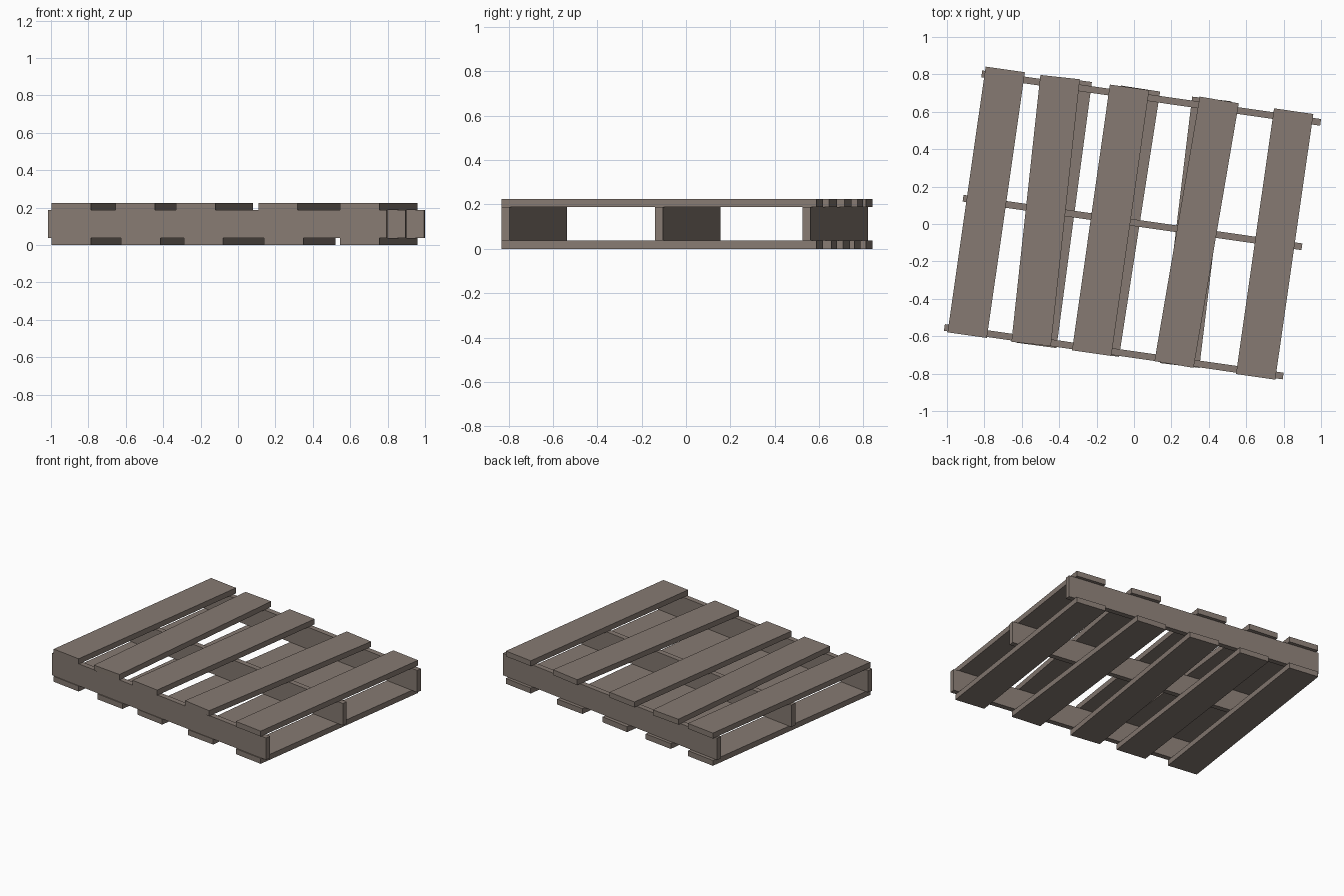
import bpy
from math import radians

if "Cube" in bpy.data.objects:
    bpy.data.objects.remove(bpy.data.objects["Cube"])

wood = bpy.data.materials.new("weathered_wood")
wood.diffuse_color = (0.24, 0.195, 0.168, 1)
wood.use_nodes = True
wood.node_tree.nodes["Principled BSDF"].inputs["Base Color"].default_value = wood.diffuse_color

SLAT_L, SLAT_W, SLAT_T = 1.435, 0.212, 0.037
STRINGER_L, STRINGER_T, STRINGER_H = 1.83, 0.036, 0.151
HEIGHT = 2 * SLAT_T + STRINGER_H
TILT = -8.15  # the whole pallet is turned by this angle


def board(name, size, centre, angle):
    bpy.ops.mesh.primitive_cube_add(size=1, location=centre,
                                    rotation=(0, 0, radians(angle)))
    ob = bpy.context.object
    ob.name = name
    ob.scale = size
    ob.data.materials.append(wood)
    return ob


# Three upright stringers
for name, x, y in (("front", -0.108, -0.683),
                   ("middle", -0.008, 0.008),
                   ("back", 0.092, 0.673)):
    board(name + "_stringer", (STRINGER_L, STRINGER_T, STRINGER_H),
          (x, y, HEIGHT / 2), TILT)

# Deck slats, each nailed on slightly crooked: x, y, angle
top = [(-0.790, 0.116, -8.15), (-0.4725, 0.072, -6.2), (-0.125, 0.02, -8.1),
       (0.335, -0.044, -9.7), (0.752, -0.107, -8.15)]
bottom = [(-0.790, 0.116, -8.15), (-0.425, 0.062, -7.6), (-0.075, 0.015, -8.8),
          (0.33, -0.044, -6.9), (0.752, -0.107, -8.15)]
for label, slats, z in (("top", top, HEIGHT - SLAT_T / 2),
                        ("bottom", bottom, SLAT_T / 2)):
    for i, (x, y, a) in enumerate(slats, 1):
        board(f"{label}_slat_{i}", (SLAT_W, SLAT_L, SLAT_T), (x, y, z), a)
